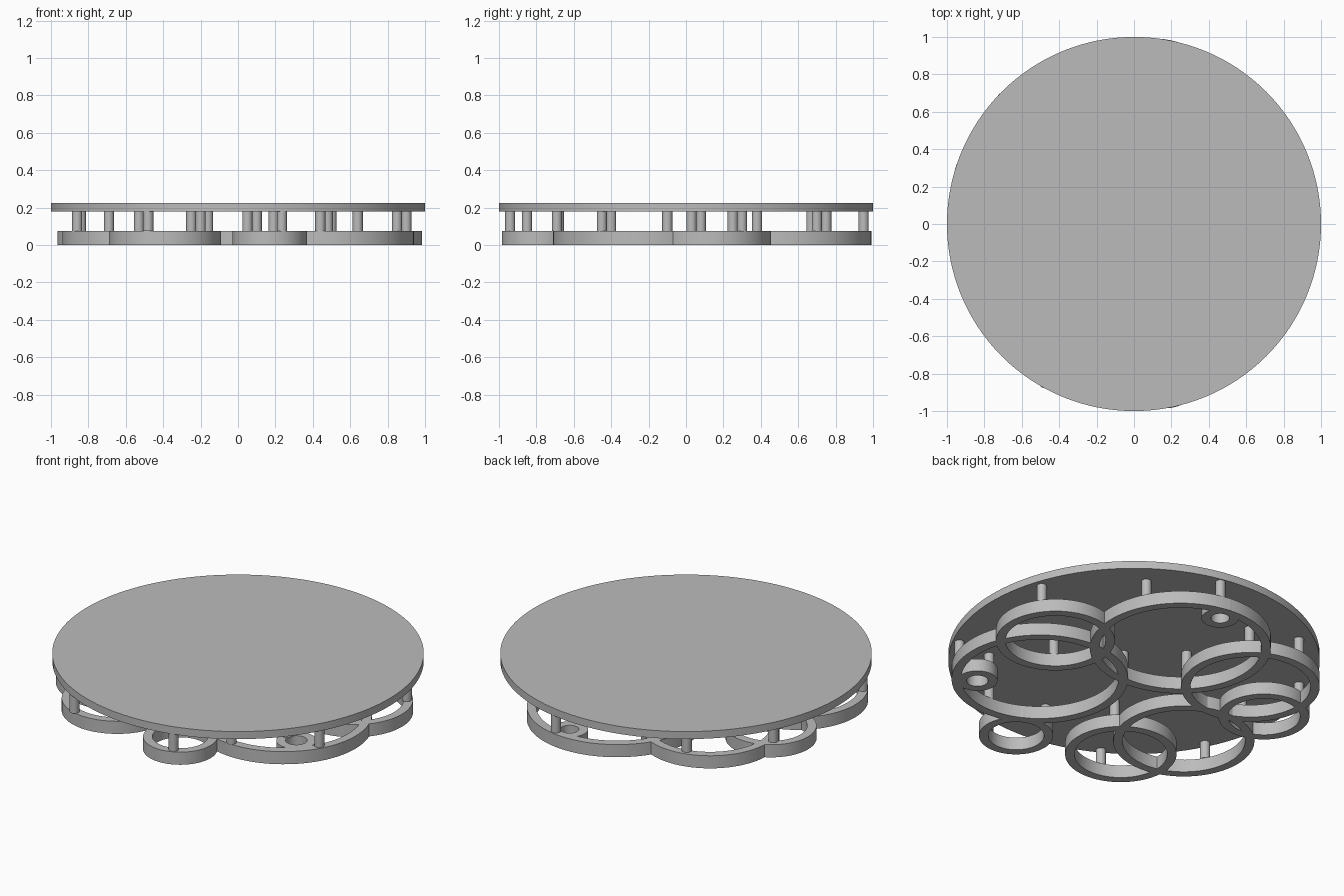
import bpy
import bmesh
from math import cos, sin, tau

cube = bpy.data.objects.get("Cube")
if cube:
    bpy.data.objects.remove(cube)

grey = bpy.data.materials.new("plain grey")
grey.use_nodes = True
grey.diffuse_color = (0.5, 0.5, 0.5, 1)
grey.node_tree.nodes["Principled BSDF"].inputs["Base Color"].default_value = (0.5, 0.5, 0.5, 1)

RING_TOP, TOP_UNDER, TOP_UPPER = 0.075, 0.18, 0.225
RING_WIDTH = 0.05


def finish(bm, name):
    bmesh.ops.recalc_face_normals(bm, faces=bm.faces)
    mesh = bpy.data.meshes.new(name)
    bm.to_mesh(mesh)
    bm.free()
    mesh.materials.append(grey)
    obj = bpy.data.objects.new(name, mesh)
    bpy.context.collection.objects.link(obj)
    bpy.ops.object.select_all(action='DESELECT')
    obj.select_set(True)
    bpy.context.view_layer.objects.active = obj
    bpy.ops.object.shade_smooth_by_angle()


def disc(name, x, y, radius, low, high, sides):
    bm = bmesh.new()
    bmesh.ops.create_cone(bm, cap_ends=True, segments=sides, radius1=radius,
                          radius2=radius, depth=high - low)
    bmesh.ops.translate(bm, verts=bm.verts, vec=(x, y, (low + high) / 2))
    finish(bm, name)


def ring(name, x, y, outer, sides=96):
    # Square profile swept round the centre
    inner = outer - RING_WIDTH
    profile = [(outer, 0), (outer, RING_TOP), (inner, RING_TOP), (inner, 0)]
    bm = bmesh.new()
    loops = [[bm.verts.new((x + r * cos(tau * i / sides), y + r * sin(tau * i / sides), z))
              for r, z in profile] for i in range(sides)]
    for i, a in enumerate(loops):
        b = loops[(i + 1) % sides]
        for k in range(4):
            n = (k + 1) % 4
            bm.faces.new((a[k], b[k], b[n], a[n]))
    finish(bm, name)


# Round table top
disc("table_top", 0, 0, 1, TOP_UNDER, TOP_UPPER, 128)

# Overlapping base rings: x, y, outer radius
rings = [(0.665, 0.135, 0.32), (0.098, 0.505, 0.487), (0.465, -0.235, 0.475),
         (-0.459, 0.428, 0.373), (-0.559, -0.249, 0.38), (-0.39, -0.575, 0.30),
         (0.17, -0.785, 0.20), (0.71, -0.466, 0.108), (-0.72, 0.23, 0.245),
         (0.142, 0.89, 0.10)]
for number, (x, y, r) in enumerate(rings, 1):
    ring(f"base_ring_{number}", x, y, r)

# Short posts between the rings and the top
posts = [(0.90, 0.30), (0.50, 0.70), (0.19, 0.95), (-0.53, 0.75), (-0.25, 0.67),
         (-0.16, 0.25), (-0.84, 0.38), (0.10, 0.03), (0.48, -0.10), (0.85, -0.45),
         (0.64, -0.45), (0.44, -0.69), (0.235, -0.94), (-0.48, -0.85),
         (-0.86, -0.43), (-0.69, 0.08), (-0.20, -0.40), (0.05, -0.68)]
for number, (x, y) in enumerate(posts, 1):
    disc(f"post_{number}", x, y, 0.027, RING_TOP, TOP_UNDER, 32)
